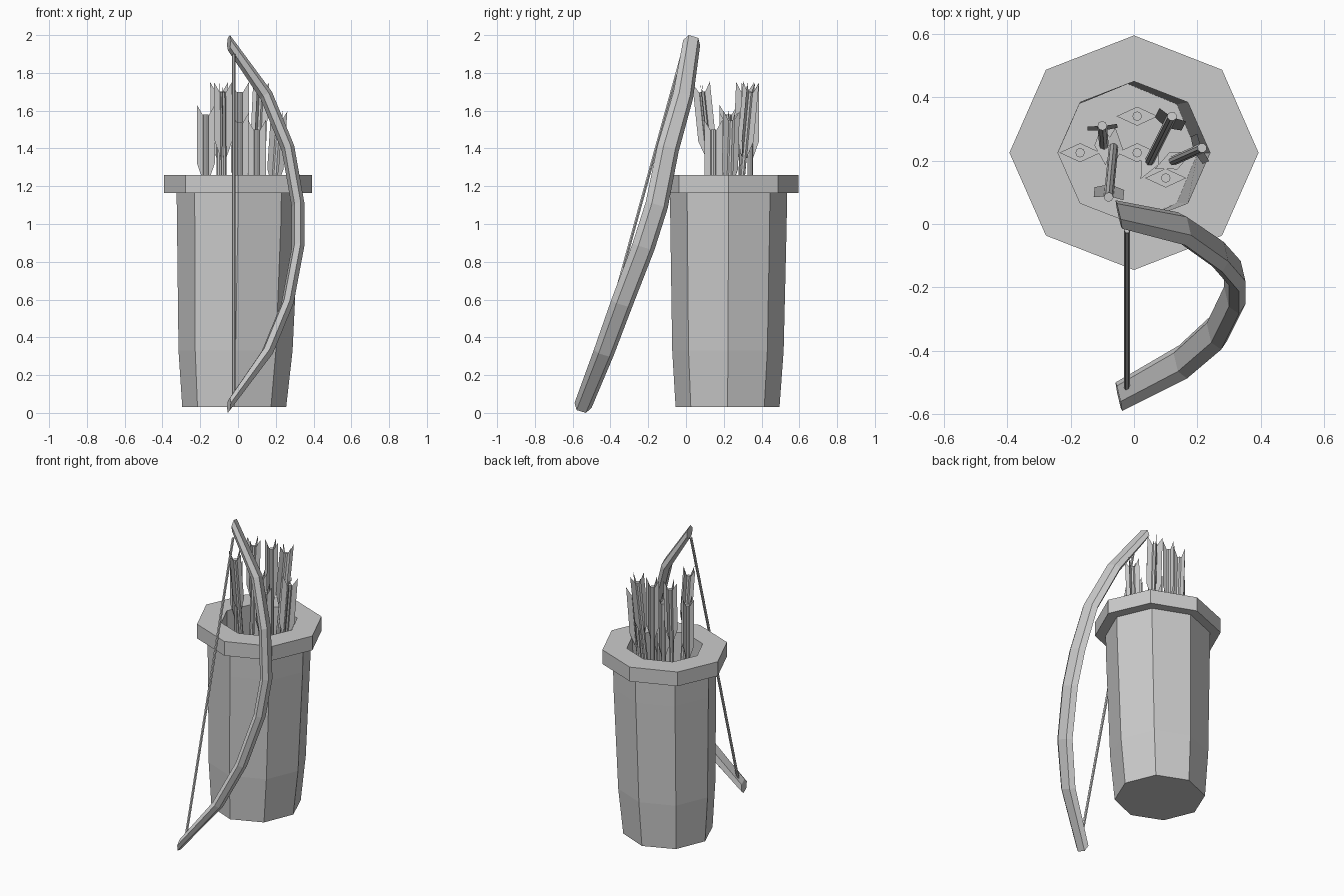
import bpy, math
from mathutils import Vector

if "Cube" in bpy.data.objects:
    bpy.data.objects.remove(bpy.data.objects["Cube"])


def add_mesh(name, verts, faces):
    me = bpy.data.meshes.new(name)
    me.from_pydata([tuple(v) for v in verts], [], faces)
    me.update()
    ob = bpy.data.objects.new(name, me)
    bpy.context.collection.objects.link(ob)
    return ob


def bridge(rings):
    """Join equal-sized vertex rings into a closed skin with end caps."""
    n = len(rings[0])
    verts = [v for r in rings for v in r]
    faces = [(i * n + j, i * n + (j + 1) % n, (i + 1) * n + (j + 1) % n, (i + 1) * n + j)
             for i in range(len(rings) - 1) for j in range(n)]
    last = (len(rings) - 1) * n
    faces += [tuple(reversed(range(n))), tuple(range(last, last + n))]
    return verts, faces


def octagon(z, rx, ry, cx=0.0, cy=0.225):
    return [Vector((cx + rx * math.cos(k * math.pi / 4), cy + ry * math.sin(k * math.pi / 4), z))
            for k in range(8)]


# Quiver: octagonal body and thick rim, hollow inside
add_mesh("quiver", *bridge([
    octagon(0.03, 0.275, 0.275, -0.02, 0.22),
    octagon(0.33, 0.302, 0.295, -0.013, 0.222),
    octagon(1.0, 0.322, 0.308, -0.001),
    octagon(1.165, 0.325, 0.31),
    octagon(1.165, 0.393, 0.37),
    octagon(1.26, 0.393, 0.37),
    octagon(1.26, 0.24, 0.225),
    octagon(0.06, 0.22, 0.22, -0.02, 0.222),
]))


# Arrows: shaft, four flat fletchings and a diamond head
def arrow(i, top, low):
    top, low = Vector(top), Vector(low)
    d = (top - low).normalized()
    q = d.to_track_quat('Z', 'X') if (d.xy.length > 1e-4) else Vector((0, 0, 1)).to_track_quat('Z', 'Y')
    u = (Vector((1, 0, 0)) - d * d.x).normalized()
    if d.xy.length > 1e-4:
        u = q @ Vector((1, 0, 0))
    v = d.cross(u)

    def ring(c, r, n):
        return [c + r * (u * math.cos(a) + v * math.sin(a))
                for a in (2 * math.pi * k / n for k in range(n))]

    verts, faces = bridge([ring(low, 0.015, 8), ring(top, 0.015, 8)])
    for k in range(4):
        side = u * math.cos(k * math.pi / 2) + v * math.sin(k * math.pi / 2)
        b = len(verts)
        verts += [top + side * r + d * h for r, h in
                  ((0.012, -0.01), (0.047, 0.05), (0.047, -0.26), (0.012, -0.36))]
        faces.append((b, b + 1, b + 2, b + 3))
    b = len(verts)
    verts += [low + u * 0.065, low + v * 0.03, low - u * 0.065, low - v * 0.03, low - d * 0.12]
    faces += [(b + 3, b + 2, b + 1, b)] + [(b + k, b + (k + 1) % 4, b + 4) for k in range(4)]
    add_mesh(f"arrow_{i}", verts, faces)


for i, (x, y, z, lx, ly) in enumerate([
        (-0.17, 0.225, 1.58, -0.17, 0.225), (-0.10, 0.31, 1.70, -0.095, 0.25),
        (0.01, 0.34, 1.70, 0.01, 0.34), (0.12, 0.34, 1.70, 0.05, 0.20),
        (0.215, 0.24, 1.55, 0.125, 0.20), (0.01, 0.225, 1.54, 0.01, 0.225),
        (0.10, 0.145, 1.50, 0.10, 0.145), (-0.08, 0.085, 1.70, -0.065, 0.24)]):
    arrow(i + 1, (x, y, z), (lx, ly, 0.2))

# Bow: six-sided section swept along the curved limb
chord = Vector((0, 0.575, 1.92)).normalized()
wide = chord.cross(Vector((0.345, 0.075, -0.02))).normalized()
path = [Vector(p) for p in (
    (-0.048, -0.545, 0.04), (0.155, -0.435, 0.32), (0.262, -0.34, 0.58), (0.318, -0.225, 0.88),
    (0.318, -0.155, 1.10), (0.265, -0.095, 1.40), (0.15, -0.015, 1.68), (-0.048, 0.03, 1.96))]
widths = (0.048, 0.056, 0.06, 0.062, 0.062, 0.06, 0.056, 0.048)
rings = []
for i, (p, w) in enumerate(zip(path, widths)):
    if i in (0, len(path) - 1):
        thick = chord * (0.034 if i == 0 else -0.034)
    else:
        t = (path[i + 1] - path[i - 1]).normalized()
        thick = wide.cross(t).normalized() * -0.027
        if thick.x > 0:
            thick.negate()
    rings.append([p + wide * w * a + thick * b for a, b in
                  ((1, 0), (0.55, 1), (-0.55, 1), (-1, 0), (-0.55, -1), (0.55, -1))])
add_mesh("bow", *bridge(rings))

# Bowstring
a, b = Vector((-0.022, -0.52, 0.09)), Vector((-0.022, -0.02, 1.90))
off = [Vector((0.009 * math.cos(k * math.pi / 3), 0.009 * math.sin(k * math.pi / 3), 0)) for k in range(6)]
add_mesh("bowstring", *bridge([[a + o for o in off], [b + o for o in off]]))

# Consistent outward normals
import bmesh
for ob in bpy.context.collection.objects:
    bm = bmesh.new()
    bm.from_mesh(ob.data)
    bmesh.ops.recalc_face_normals(bm, faces=bm.faces)
    bm.to_mesh(ob.data)
    bm.free()
